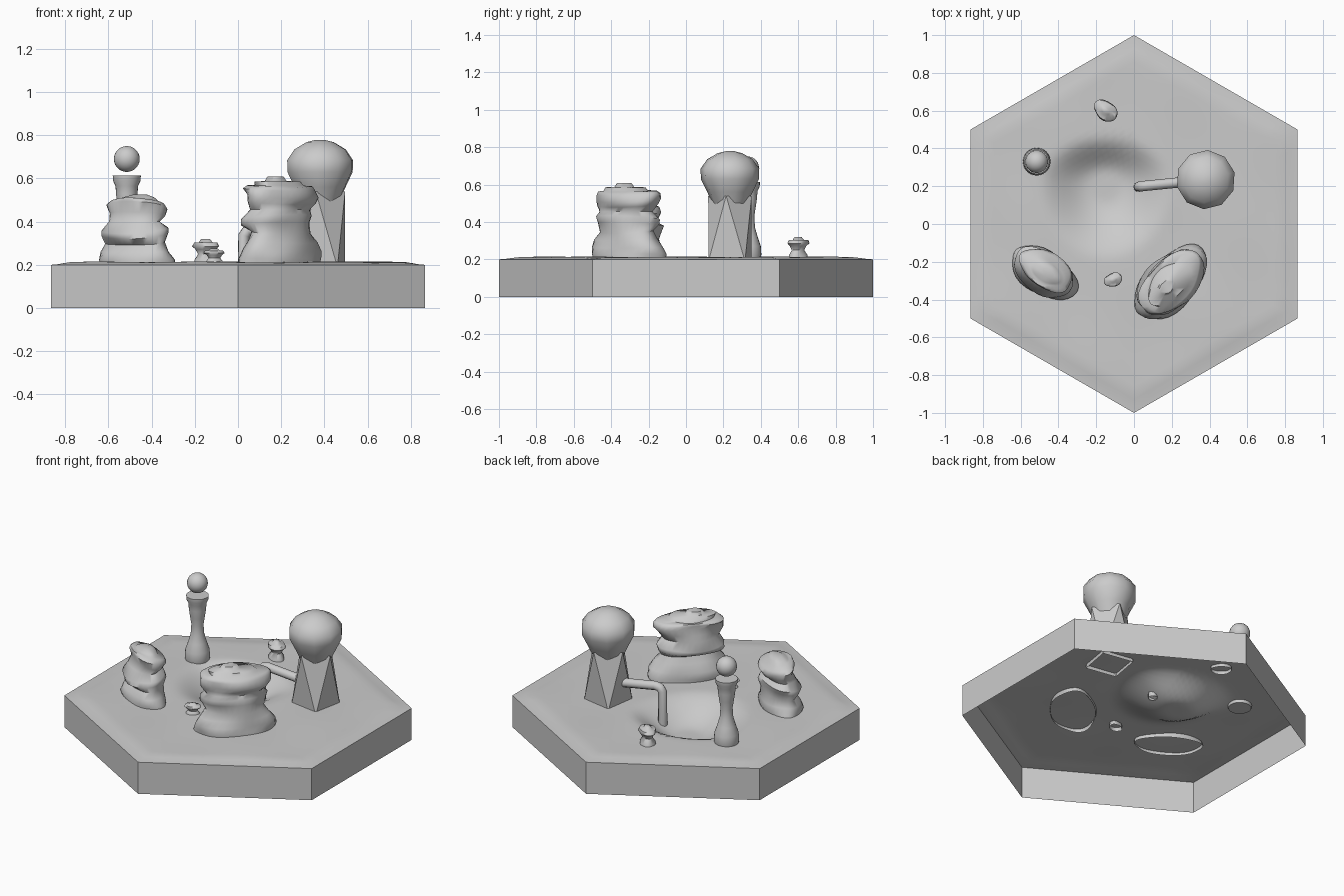
import bpy, bmesh, math
from math import sin, cos, pi, radians

if "Cube" in bpy.data.objects:
    bpy.data.objects.remove(bpy.data.objects["Cube"])


def finish(bm, name, angle=40):
    bmesh.ops.recalc_face_normals(bm, faces=bm.faces)
    me = bpy.data.meshes.new(name)
    bm.to_mesh(me)
    bm.free()
    ob = bpy.data.objects.new(name, me)
    bpy.context.collection.objects.link(ob)
    bpy.ops.object.select_all(action='DESELECT')
    ob.select_set(True)
    bpy.context.view_layer.objects.active = ob
    bpy.ops.object.shade_smooth_by_angle(angle=radians(angle))
    return ob


def bridge(bm, r1, r2):
    n = len(r1)
    for i in range(n):
        bm.faces.new((r1[i], r1[(i + 1) % n], r2[(i + 1) % n], r2[i]))


def loft(bm, rings, cap=True):
    rows = [[bm.verts.new(p) for p in ring] for ring in rings]
    for a, b in zip(rows, rows[1:]):
        bridge(bm, a, b)
    if cap:
        bm.faces.new(rows[-1])
    return rows


def circle(x, y, z, r, n, turn=0.0):
    return [(x + r * cos(turn + 2 * pi * i / n), y + r * sin(turn + 2 * pi * i / n), z)
            for i in range(n)]


# terrain tile: hexagonal shell, open below, with a steep-backed pond hollow
def smooth(t):
    t = max(0.0, min(1.0, t))
    return t * t * (3 - 2 * t)


def ground(x, y, f):
    dx, dy = x + 0.15, y - 0.22
    d = math.hypot(dx / 0.36, dy / (0.25 if dy > 0 else 0.42))
    ripple = 0.003 * sin(9 * x + 4 * y) * sin(7 * y - 3 * x)
    return 0.2 + smooth((1 - f) / 0.12) * (0.012 + ripple) - 0.11 * smooth((1 - d) / 0.8)


bm = bmesh.new()
N, R = 72, 28
edge = []
for i in range(N):
    a = 2 * pi * i / N
    local = (a % (pi / 3)) - 0.0
    off = min(abs(((a + pi / 6) % (pi / 3)) - pi / 6), pi / 6)
    edge.append((cos(a) * cos(pi / 6) / cos(off), sin(a) * cos(pi / 6) / cos(off)))
rings = [[(x, y, 0.0) for x, y in edge]]
for k in range(R, 0, -1):
    f = k / R
    rings.append([(x * f, y * f, ground(x * f, y * f, f)) for x, y in edge])
loft(bm, rings)
finish(bm, "terrain_tile", 35)


# layered rocks: rows are (height, half length, half width, shift along, shift across, tilt)
def rock(name, x, y, turn, layers, n=32):
    ca, sa = cos(radians(turn)), sin(radians(turn))
    rows = []
    for k, (z, a, b, u0, v0, tilt) in enumerate(layers):
        row = []
        for i in range(n):
            t = 2 * pi * i / n
            w = 1 + 0.04 * sin(3 * t + 1.3 * k) + 0.02 * sin(5 * t - k)
            u, v = u0 + a * w * cos(t), v0 + b * w * sin(t)
            row.append((x + u * ca - v * sa, y + u * sa + v * ca, z + tilt * v / b))
        rows.append(row)
    bm = bmesh.new()
    loft(bm, rows)
    finish(bm, name, 60)


rock("large_rock", 0.195, -0.31, 47, [
    (0.19, .235, .130, .00, .00, 0), (0.23, .240, .135, .00, .00, 0),
    (0.265, .230, .130, .00, .00, .005), (0.31, .200, .115, .00, -.01, .01),
    (0.35, .170, .100, .00, -.01, .01), (0.39, .190, .125, -.01, .01, -.01),
    (0.42, .195, .130, -.01, .01, -.015), (0.455, .165, .110, -.01, .00, 0),
    (0.49, .190, .120, .00, .00, .012), (0.52, .205, .120, .01, -.01, .015),
    (0.55, .205, .120, .00, .00, .008), (0.565, .185, .110, .00, .00, .005),
    (0.567, .140, .085, -.01, .00, 0), (0.585, .130, .075, -.02, .00, 0),
    (0.588, .060, .040, -.03, .00, 0), (0.608, .045, .03, -.03, .00, 0)])
rock("left_rock", -0.475, -0.26, -33, [
    (0.19, .195, .105, .00, .00, 0), (0.225, .195, .115, .00, .00, 0),
    (0.26, .175, .105, .00, .00, 0), (0.30, .155, .085, .00, .01, .01),
    (0.34, .170, .110, .00, .00, .02), (0.365, .170, .110, -.01, .00, .02),
    (0.40, .130, .075, -.01, .00, 0), (0.435, .145, .075, .00, .02, -.015),
    (0.475, .155, .095, .00, .02, -.025), (0.495, .135, .085, .00, .02, -.02),
    (0.50, .100, .060, .01, .01, -.01), (0.512, .080, .050, .01, .01, 0),
    (0.525, .035, .025, .02, .01, 0)])

# small capped stones
for name, x, y, turn, s, h in (("back_stone", -.15, .60, -40, 1.0, .11),
                               ("front_stone", -.11, -.295, 20, .72, .07)):
    rock(name, x, y, turn, [
        (.19, .06 * s, .046 * s, 0, 0, 0), (.2 + .2 * h, .058 * s, .044 * s, 0, 0, 0),
        (.2 + .45 * h, .038 * s, .028 * s, 0, 0, 0), (.2 + .65 * h, .05 * s, .04 * s, 0, 0, 0),
        (.2 + .78 * h, .07 * s, .05 * s, 0, 0, 0), (.2 + .93 * h, .06 * s, .045 * s, 0, 0, 0),
        (.2 + .95 * h, .035 * s, .025 * s, 0, 0, 0), (.2 + 1.08 * h, .025 * s, .015 * s, 0, 0, 0)], 20)

# pillar shaft: square foot twisted 45 degrees into a narrower square neck
PX, PY = 0.38, 0.235
bm = bmesh.new()
foot = [bm.verts.new(p) for p in circle(PX, PY, 0.19, 0.14, 4, radians(35))]
neck = [bm.verts.new(p) for p in circle(PX, PY, 0.54, 0.118, 4, radians(80))]
for i in range(4):
    bm.faces.new((foot[i], foot[(i + 1) % 4], neck[i]))
    bm.faces.new((foot[(i + 1) % 4], neck[(i + 1) % 4], neck[i]))
finish(bm, "pillar_shaft", 20)

# pillar head: ten-sided dome
bm = bmesh.new()
loft(bm, [circle(PX, PY, z, r, 10, 0.25) for z, r in
          ((.48, .085), (.56, .122), (.63, .156), (.685, .157), (.735, .122), (.768, .065), (.779, .02))])
finish(bm, "pillar_head", 50)

# water spout pipe
cu = bpy.data.curves.new("spout_pipe", 'CURVE')
cu.dimensions = '3D'
cu.bevel_depth = 0.027
cu.bevel_resolution = 3
pts = [(.34, .23, .325), (.07, .203, .362), (.042, .2, .357), (.027, .198, .335), (.024, .197, .12)]
sp = cu.splines.new('POLY')
sp.points.add(len(pts) - 1)
for p, c in zip(sp.points, pts):
    p.co = (*c, 1)
bpy.context.collection.objects.link(bpy.data.objects.new("spout_pipe", cu))

# turned post and floating ball
VX, VY = -0.515, 0.33
bm = bmesh.new()
rows = loft(bm, [circle(VX, VY, z, r, 24) for z, r in
                 ((.195, .066), (.225, .073), (.27, .07), (.32, .053), (.37, .039), (.43, .035),
                  (.48, .043), (.53, .05), (.565, .052), (.59, .064), (.613, .065), (.613, .05))])
bm.faces.new(rows[0])
finish(bm, "turned_post", 40)
bm = bmesh.new()
bmesh.ops.create_uvsphere(bm, u_segments=24, v_segments=14, radius=0.06)
bmesh.ops.translate(bm, verts=bm.verts, vec=(VX, VY, 0.69))
finish(bm, "post_ball", 60)
